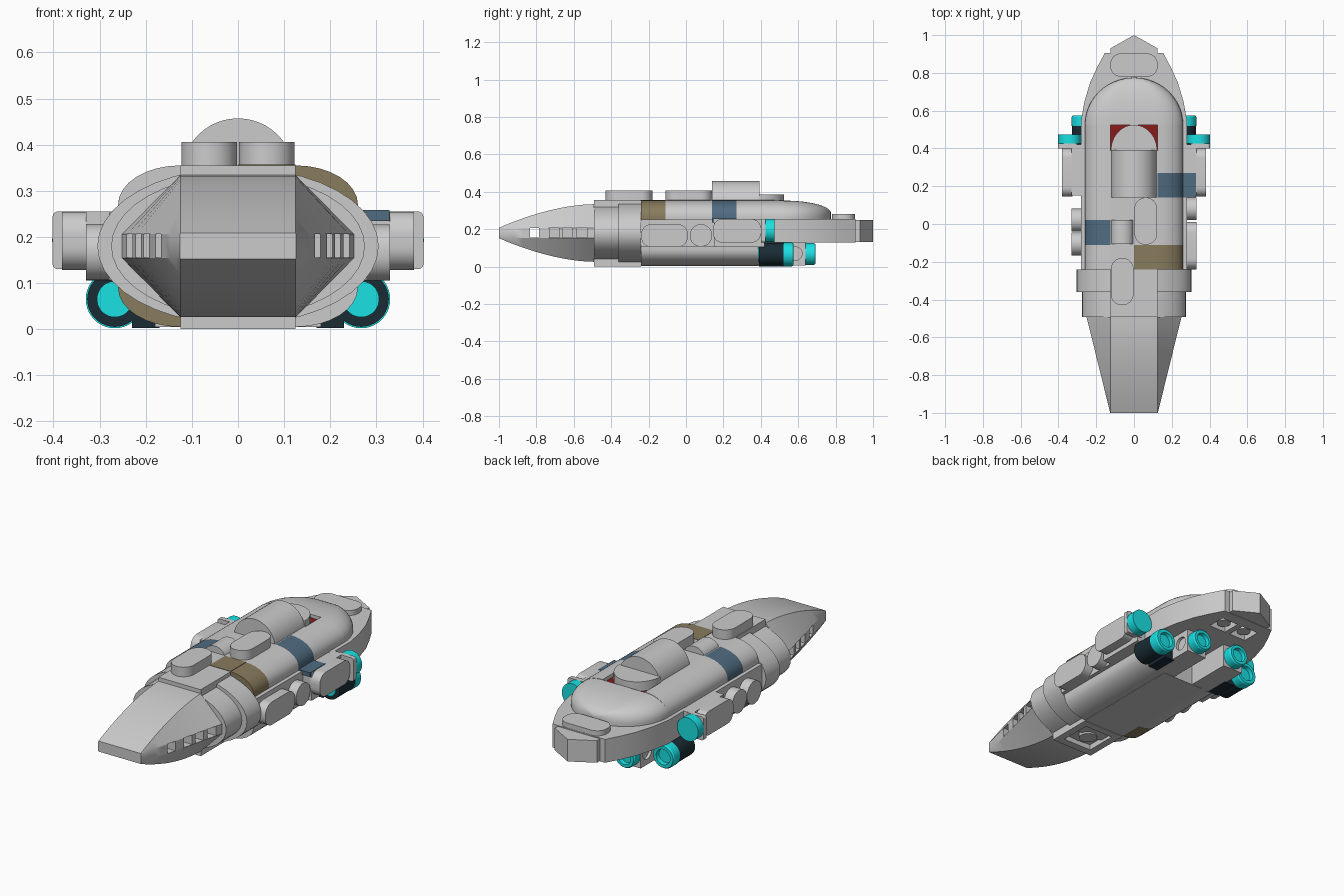
import bpy, bmesh, math

if "Cube" in bpy.data.objects:
    bpy.data.objects.remove(bpy.data.objects["Cube"])

def material(name, c):
    m = bpy.data.materials.new(name)
    m.diffuse_color = (*c, 1)
    m.use_nodes = True
    m.node_tree.nodes["Principled BSDF"].inputs["Base Color"].default_value = m.diffuse_color
    return m

CYAN = material("cyan", (0.01, 0.75, 0.77))
DARK = material("dark", (0.01, 0.025, 0.035))
BLUE = material("blue", (0.08, 0.15, 0.22))
TAN = material("tan", (0.25, 0.2, 0.11))
RED = material("red", (0.25, 0.01, 0.01))
CZ = 0.18  # hull mid height

def finish(name, bm, mat=None):
    bmesh.ops.recalc_face_normals(bm, faces=bm.faces)
    me = bpy.data.meshes.new(name)
    bm.to_mesh(me)
    bm.free()
    ob = bpy.data.objects.new(name, me)
    bpy.context.collection.objects.link(ob)
    if mat:
        me.materials.append(mat)
    return ob

def loft(name, rings, mat=None, closed=False):
    bm = bmesh.new()
    vs = [[bm.verts.new(p) for p in r] for r in rings]
    n = len(vs[0])
    pairs = list(zip(vs, vs[1:])) + ([(vs[-1], vs[0])] if closed else [])
    for a, b in pairs:
        for i in range(n):
            j = (i + 1) % n
            bm.faces.new((a[i], a[j], b[j], b[i]))
    if not closed:
        bm.faces.new(vs[0])
        bm.faces.new(vs[-1])
    return finish(name, bm, mat)

def prism(name, pts, axis, a, b, mat=None):
    put = {'x': lambda p, t: (t, p[0], p[1]), 'y': lambda p, t: (p[0], t, p[1]),
           'z': lambda p, t: (p[0], p[1], t)}[axis]
    return loft(name, [[put(p, t) for p in pts] for t in (a, b)], mat)

def box(name, x0, x1, y0, y1, z0, z1, mat=None):
    return prism(name, [(x0, y0), (x1, y0), (x1, y1), (x0, y1)], 'z', z0, z1, mat)

def arc(cx, cy, rx, ry, a0, a1, n):
    return [(cx + rx * math.cos(math.radians(a0 + (a1 - a0) * i / n)),
             cy + ry * math.sin(math.radians(a0 + (a1 - a0) * i / n))) for i in range(n + 1)]

def circle(cx, cy, r, ry=None, n=40):
    return arc(cx, cy, r, ry or r, 0, 360, n)[:-1]

def pill(u0, u1, v0, v1, r):
    return (arc(u1 - r, v1 - r, r, r, 0, 90, 8) + arc(u0 + r, v1 - r, r, r, 90, 180, 8)
            + arc(u0 + r, v0 + r, r, r, 180, 270, 8) + arc(u1 - r, v0 + r, r, r, 270, 360, 8))

def thruster(name, x, z, y0, y1, r, mat):
    # Cylinder along y with a recessed back face
    prof = [(y0, r * 0.1), (y0, r), (y1 - 0.008, r), (y1, r * 0.92), (y1, r * 0.65),
            (y1 - 0.02, r * 0.6), (y1 - 0.02, r * 0.1)]
    return loft(name, [[(cx, y, cz) for cx, cz in circle(x, z, q)] for y, q in prof], mat)

def cut(ob, cutter):
    m = ob.modifiers.new("cut", 'BOOLEAN')
    m.operation, m.solver, m.object = 'DIFFERENCE', 'EXACT', cutter
    cutter.hide_render = True
    cutter.hide_set(True)

# Nose: curved wedge with side windows
rings = []
for i in range(13):
    t = i / 12
    w = 0.126 + 0.125 * t
    h = 0.027 + 0.126 * (1 - (1 - t) ** 1.75) + 0.001
    rings.append([(sx * x, -1 + 0.507 * t, CZ + z) for sx, x, z in
                  [(1, 0.125, h), (1, w, 0.026), (1, w, -0.026), (1, 0.125, -h),
                   (-1, 0.125, -h), (-1, w, -0.026), (-1, w, 0.026), (-1, 0.125, h)]])
nose = loft("nose", rings)
cut(nose, box("front_window_cutter", -0.4, 0.4, -0.835, -0.785, 0.155, 0.206))
for y0, y1 in [(-0.73, -0.68), (-0.66, -0.61), (-0.585, -0.53)]:
    for s in (-1, 1):
        cut(nose, box("window_cutter", *sorted((s * 0.13, s * 0.4)), y0, y1, 0.155, 0.206))

# Collar rings behind the nose
prism("front_collar", circle(0, CZ, 0.275, 0.155), 'y', -0.493, -0.36)
prism("rear_collar", circle(0, CZ, 0.305, 0.17), 'y', -0.36, -0.24)
keel = box("front_core", -0.125, 0.125, -0.493, -0.24, 0, 0.355)
cut(keel, box("keel_cutter", -0.085, 0.085, -0.45, -0.28, -0.05, 0.03))
prism("keel_stud", circle(0, -0.365, 0.045), 'z', 0.002, 0.04)

# Main hull: core, side walls and curved corner panels
box("hull_core", -0.125, 0.125, -0.24, 0.39, 0.003, 0.355)
corner = [(0, 0.075)] + [(0, 0.1)] + arc(0, 0.09, 0.135, 0.085, 90, 0, 8)[1:] + [(0.135, 0.07)]
corner[1] = (0, 0.175)

def panel(name, s, up, y0, y1, mat=None):
    prism(name, [(s * (0.125 + x), CZ + up * z) for x, z in corner], 'y', y0, y1, mat)

TOP_PANELS = {1: [(-0.24, -0.11, TAN), (-0.11, 0.14, None), (0.14, 0.27, BLUE), (0.27, 0.525, None)],
              -1: [(-0.24, -0.11, None), (-0.11, 0.02, BLUE), (0.02, 0.27, None), (0.27, 0.525, None)]}
LOW_PANELS = {1: [(-0.24, 0.14, None), (0.14, 0.39, None)],
              -1: [(-0.24, -0.11, TAN), (-0.11, 0.14, None), (0.14, 0.39, None)]}
for s in (1, -1):
    for y0, y1, m in TOP_PANELS[s]:
        panel("upper_panel", s, 1, y0, y1, m)
    for y0, y1, m in LOW_PANELS[s]:
        panel("lower_panel", s, -1, y0, y1, m)
    box("side_wall", *sorted((s * 0.12, s * 0.28)), -0.24, 0.42, 0.107, 0.253)
box("tan_top_plate", 0, 0.125, -0.24, -0.11, 0.33, 0.357, TAN)
box("blue_side_plate", 0.25, 0.328, 0.14, 0.27, 0.235, 0.258, BLUE)

# Cockpit and roof tiles
box("cockpit_floor", -0.125, 0.125, 0.39, 0.53, 0.2, 0.335, RED)
prism("canopy", [(0.122, 0.33)] + arc(0, 0.335, 0.122, 0.122, 0, 180, 24) + [(-0.122, 0.33)],
      'y', 0.14, 0.392)
prism("canopy_rear_tile", arc(0, 0.39, 0.122, 0.135, 0, 180, 24), 'z', 0.335, 0.385)
prism("roof_half_cylinder", arc(-0.0625, 0.34, 0.06, 0.05, 0, 180, 16), 'y', -0.105, 0.02)
for x0, y0 in [(0.002, -0.11), (-0.123, -0.43)]:
    prism("roof_tile", pill(x0, x0 + 0.121, y0, y0 + 0.25, 0.06), 'z', 0.35, 0.406)

# Rear dome tapering onto the tail
rings = []
for i in range(13):
    a = math.radians(88 * i / 12)
    w, h = math.cos(a), 0.35 + 0.65 * math.cos(a)
    base = [(0.26, 0.0)] + arc(0.125, 0.02, 0.135, 0.08, 0, 90, 8)
    prof = base + [(-x, z) for x, z in reversed(base)]
    rings.append([(x * w, 0.525 + 0.25 * math.sin(a), 0.25 + z * h * 1.03) for x, z in prof])
loft("rear_dome", rings)

# Tail slab with underside sockets
half = [(0.28, 0.39), (0.28, 0.55), (0.262, 0.65), (0.232, 0.75), (0.195, 0.83), (0.155, 0.905)]
tail = prism("tail_slab", half + [(-x, y) for x, y in reversed(half)], 'z', 0.13, 0.255)
for x in (-0.066, 0.066):
    cut(tail, box("socket_cutter", x - 0.05, x + 0.05, 0.74, 0.84, 0.05, 0.17))
    prism("socket_stud", circle(x, 0.79, 0.035, n=24), 'z', 0.14, 0.175)
prism("tail_tip", [(-0.125, 0.9), (0.125, 0.9), (0.125, 0.93), (0, 1.0), (-0.125, 0.93)], 'z', 0.132, 0.25)
prism("tail_tile", pill(-0.125, 0.125, 0.78, 0.903, 0.055), 'z', 0.25, 0.282)

# Side pods, discs and engines, mirrored
for s in (-1, 1):
    def xs(a, b):
        return sorted((s * a, s * b))
    box("pod_base", *xs(0.27, 0.33), 0.15, 0.42, 0.105, 0.255)
    prism("pod_tile", pill(0.145, 0.4, 0.128, 0.255, 0.05), 'x', *xs(0.325, 0.382))
    prism("pod_back_plate", pill(*xs(0.3, 0.402), 0.13, 0.255, 0.012), 'y', 0.4, 0.425)
    prism("pod_glow_disc", circle(s * 0.341, 0.193, 0.062), 'y', 0.425, 0.473, CYAN)

    prism("engine_body", circle(s * 0.267, 0.065, 0.06), 'y', 0.39, 0.53, DARK)
    prism("engine_front_glow", circle(s * 0.267, 0.065, 0.039), 'y', 0.386, 0.4, CYAN)
    thruster("engine_glow", s * 0.267, 0.065, 0.52, 0.575, 0.063, CYAN)
    box("engine_mount", *xs(0.17, 0.23), 0.39, 0.52, 0.002, 0.13, DARK)

    block = box("inner_engine_block", *xs(0.06, 0.18), 0.38, 0.64, 0.005, 0.135)
    cut(block, prism("block_hole_cutter", circle(0.585, 0.07, 0.036, n=24), 'x', *xs(0.165, 0.3)))
    thruster("inner_engine_glow", s * 0.12, 0.068, 0.635, 0.692, 0.058, CYAN)

# Side tiles along the flanks
prism("right_long_tile", pill(-0.24, 0.01, 0.105, 0.227, 0.055), 'x', 0.275, 0.33)
prism("right_round_tile", circle(0.08, 0.167, 0.06), 'x', 0.275, 0.33)
for y in (-0.105, 0.02):
    prism("left_round_tile", circle(y, 0.167, 0.061), 'x', -0.33, -0.275)

# Smooth curved surfaces, keep edges sharp
vis = [o for o in bpy.data.objects if not o.hide_render]
for o in bpy.data.objects:
    o.select_set(o in vis)
bpy.context.view_layer.objects.active = vis[0]
bpy.ops.object.shade_smooth_by_angle(angle=math.radians(30))
